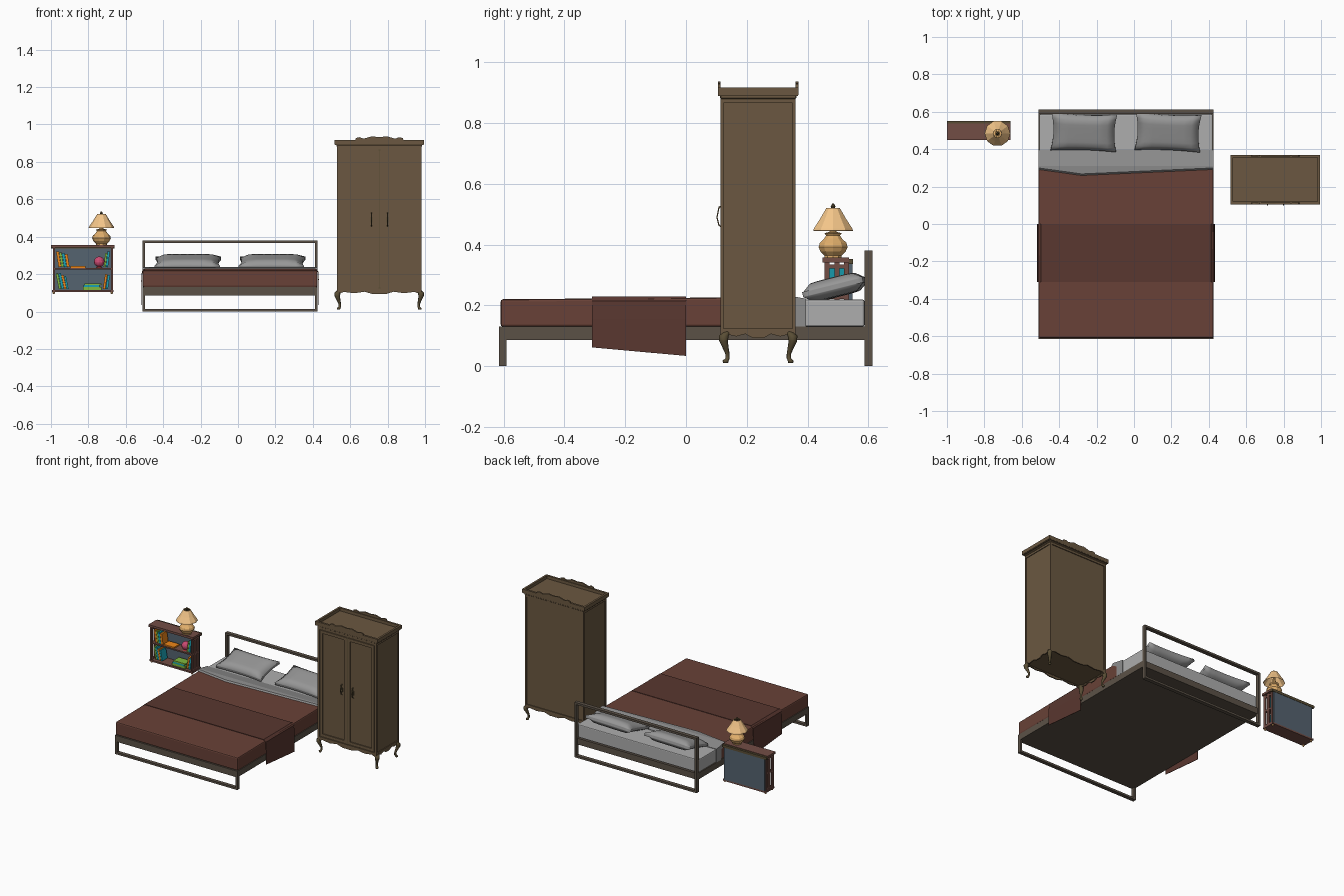
import bpy, bmesh, math
from mathutils import Vector, Matrix

if "Cube" in bpy.data.objects:
    bpy.data.objects.remove(bpy.data.objects["Cube"])

mats = {}
PALETTE = dict(wood=(.145, .097, .052), dark=(.1, .075, .035), frame=(.105, .083, .062), cover=(.14, .053, .038),
               throw=(.1, .038, .029), shelf=(.17, .075, .06), blue=(.09, .125, .16), shade=(.9, .56, .25),
               brass=(.76, .43, .15), teal=(.01, .36, .46), orange=(.85, .24, .01), green=(.22, .48, .05),
               pink=(.6, .07, .17), red=(.4, .04, .04), linen=(.42, .42, .42), pillow=(.31, .31, .31), cuff=(.27, .27, .27))


def make(name, bm, color=None, smooth=False):
    me = bpy.data.meshes.new(name)
    bmesh.ops.recalc_face_normals(bm, faces=bm.faces)
    bm.to_mesh(me)
    bm.free()
    ob = bpy.data.objects.new(name, me)
    bpy.context.collection.objects.link(ob)
    if color:
        if color not in mats:
            mats[color] = bpy.data.materials.new(color)
            mats[color].diffuse_color = (*PALETTE[color], 1)
        me.materials.append(mats[color])
    if smooth:
        for p in me.polygons:
            p.use_smooth = True
    return ob


def box(name, x, y, z, color=None, bevel=0, segs=1, tilt=0):
    bm = bmesh.new()
    size = (x[1] - x[0], y[1] - y[0], z[1] - z[0])
    bmesh.ops.create_cube(bm, size=1, matrix=Matrix.Diagonal((*size, 1)))
    if bevel:
        bmesh.ops.bevel(bm, geom=bm.edges[:], offset=bevel, segments=segs, affect='EDGES', profile=.5)
    mid = Vector((sum(x) / 2, sum(y) / 2, sum(z) / 2))
    bmesh.ops.transform(bm, matrix=Matrix.Translation(mid) @ Matrix.Rotation(tilt, 4, 'Y'), verts=bm.verts)
    return make(name, bm, color)


def prism(name, pts, axis, a, b, color=None):
    """Extrude a 2D outline along x or y from a to b."""
    bm = bmesh.new()
    put = (lambda p, d: (d, p[0], p[1])) if axis == 'x' else (lambda p, d: (p[0], d, p[1]))
    f = bm.faces.new([bm.verts.new(put(p, a)) for p in pts])
    ext = bmesh.ops.extrude_face_region(bm, geom=[f])['geom']
    off = Vector(put((0, 0), b - a))
    bmesh.ops.translate(bm, vec=off, verts=[v for v in ext if isinstance(v, bmesh.types.BMVert)])
    return make(name, bm, color)


def loft(name, rings, sides, color, smooth=False, caps=True):
    """Skin horizontal rings given as (x, y, z, radius)."""
    bm = bmesh.new()
    turns = [2 * math.pi * i / sides for i in range(sides)]
    loops = [[bm.verts.new((x + r * math.cos(t), y + r * math.sin(t), z)) for t in turns] for x, y, z, r in rings]
    for lo, hi in zip(loops, loops[1:]):
        for i in range(sides):
            j = (i + 1) % sides
            bm.faces.new((lo[i], lo[j], hi[j], hi[i]))
    if caps:
        bm.faces.new(loops[0])
        bm.faces.new(loops[-1])
    return make(name, bm, color, smooth)


# ---- Bed frame: platform and two upright loops
X0, X1 = -.51, .425
box('bed_platform', (X0, X1), (-.6, .6), (.087, .13), 'frame')
for label, y0, y1, top in (('foot', -.615, -.59, .13), ('head', .587, .613, .38)):
    for side, a in (('left', X0), ('right', X1 - .014)):
        box(f'{label}_post_{side}', (a, a + .014), (y0, y1), (0, top), 'frame')
    box(f'{label}_bottom_bar', (X0, X1), (y0, y1), (0, .014), 'frame')
    box(f'{label}_top_bar', (X0, X1), (y0, y1), (top - (.014 if top > .2 else .043), top), 'frame')

# ---- Mattress, blanket, folded sheet
box('mattress', (X0 + .004, X1 - .004), (-.59, .587), (.13, .219), 'linen', .006, 2)
cover = box('blanket', (X0, X1), (-.61, .36), (.13, .226), 'cover', .008, 2)
for v in cover.data.vertices:
    if v.co.z > .18:
        v.co.z += .008 * (v.co.y - .1)
cuff = [(.27, .226), (.28, .236), (.31, .238), (.395, .222), (.395, .13), (.34, .13), (.34, .2)]
fold = prism('folded_sheet', cuff, 'x', X0 - .001, X1 + .001, 'cuff')
bm = bmesh.new()
bm.from_mesh(fold.data)
bmesh.ops.bisect_plane(bm, geom=bm.verts[:] + bm.edges[:] + bm.faces[:], plane_co=(-.28, 0, 0), plane_no=(1, 0, 0))
for v in bm.verts:
    if v.co.y < .3:
        v.co.y += -.012 if abs(v.co.x + .28) < .01 else .02
bm.to_mesh(fold.data)
bm.free()

# ---- Throw hanging over both sides
bm = bmesh.new()
path = [(X0 - .009, None), (X0 - .008, .155), (X0 - .004, .215), (X0 + .012, .23), (X1 - .012, .23),
        (X1 + .004, .215), (X1 + .008, .155), (X1 + .009, None)]
rows = [[bm.verts.new((x, y, low if z is None else z)) for x, z in path] for y, low in ((-.31, .062), (0, .034))]
for i in range(len(path) - 1):
    bm.faces.new((rows[0][i], rows[0][i + 1], rows[1][i + 1], rows[1][i]))
throw = make('throw', bm, 'throw')
throw.modifiers.new('thickness', 'SOLIDIFY').thickness = .003


# ---- Pillows: pinched cushions leaning on the headboard
def pillow(name, cx, skew):
    bm = bmesh.new()
    bmesh.ops.create_cube(bm, size=2)
    bmesh.ops.subdivide_edges(bm, edges=bm.edges[:], cuts=7, use_grid_fill=True)
    for v in bm.verts:
        u, w, t = v.co
        puff = .009 + .024 * math.sqrt(max(0, (1 - u ** 6) * (1 - w ** 6)))
        v.co = (u * .175 * (1 - .07 * (1 - w * w)), w * .102 * (1 - .07 * (1 - u * u)), t * puff)
    m = Matrix.Translation((cx, .49, .26)) @ Matrix.Rotation(skew, 4, 'Z') @ Matrix.Rotation(math.radians(14), 4, 'X')
    bmesh.ops.transform(bm, matrix=m, verts=bm.verts)
    make(name, bm, 'pillow', True)


pillow('pillow_left', -.268, -.03)
pillow('pillow_right', .182, -.04)

# ---- Wardrobe body, framed faces, recessed doors
box('wardrobe_body', (.535, .975), (.12, .355), (.11, .885), 'wood')
for x in (.53, .966):
    for y in (.113, .35):
        box('wardrobe_corner_post', (x, x + .014), (y, y + .011), (.105, .884), 'wood')
for z0, z1 in ((.108, .124), (.866, .884)):
    for y in (.113, .35):
        box('wardrobe_rail', (.53, .98), (y, y + .011), (z0, z1), 'wood')
    for x in (.53, .969):
        box('wardrobe_side_rail', (x, x + .011), (.114, .36), (z0, z1), 'wood')
box('door_gap', (.75, .761), (.116, .122), (.124, .866), 'dark')
for i, (a, b) in enumerate(((.547, .7535), (.7575, .963))):
    for x in (a, b - .02):
        box(f'door_{i}_stile', (x, x + .02), (.113, .122), (.128, .862), 'wood')
    for z in (.128, .842):
        box(f'door_{i}_rail', (a, b), (.113, .122), (z, z + .02), 'wood')
    h = .713 + i * .086
    prism(f'door_handle_{i}', [(.12, .455), (.107, .462), (.1, .49), (.107, .525), (.12, .53), (.11, .52),
                              (.104, .49), (.11, .465)], 'x', h - .003, h + .003, 'dark')
    box(f'handle_plate_{i}', (h - .005, h + .005), (.116, .122), (.475, .505), 'dark')

# ---- Cornice: stepped mouldings with a shallow tray and front/back crests
box('cornice_lower', (.526, .984), (.112, .363), (.88, .892), 'wood', .003)
box('cornice_floor', (.518, .992), (.106, .369), (.89, .897), 'wood')
for y in (.105, .356):
    box('tray_rim_long', (.516, .995), (y, y + .014), (.893, .918), 'wood')
for x in (.516, .981):
    box('tray_rim_short', (x, x + .014), (.105, .37), (.893, .918), 'wood')
half = [(.13, .914), (.125, .928), (.105, .932), (.085, .924), (.06, .931), (.04, .937)]
crest = [(.7555 - a, z) for a, z in half] + [(.7555, .932)] + [(.7555 + a, z) for a, z in reversed(half)]
for y in (.105, .361):
    prism('wardrobe_crest', crest, 'y', y, y + .009, 'wood')


# ---- Scalloped aprons and cabriole legs
def apron(c, w):
    wave = [(1, .092), (.85, .105), (.6, .098), (.35, .106), (.15, .093)]
    return [(c - w, .122)] + [(c - w * a, z) for a, z in wave] + [(c + w * a, z) for a, z in reversed(wave)] + [(c + w, .122)]


for y in (.114, .353):
    prism('apron_long', apron(.755, .222), 'y', y, y + .008, 'wood')
for x in (.531, .972):
    prism('apron_short', apron(.2375, .12), 'x', x, x + .008, 'wood')
curve = [(.014, .118, .012), (.001, .1, .016), (0, .082, .014), (.007, .06, .01), (.013, .04, .007),
         (.013, .026, .007), (.007, .018, .01), (.007, .01, .008)]
for sx in (-1, 1):
    for sy in (-1, 1):
        loft('cabriole_leg', [(.755 + sx * (.224 - o), .2375 + sy * (.114 - o), z, r) for o, z, r in curve],
             8, 'dark', True)

# ---- Wall bookshelf
box('shelf_back', (-.985, -.675), (.536, .548), (.112, .342), 'blue')
box('shelf_top', (-1, -.66), (.45, .536), (.342, .357), 'shelf')
box('shelf_top_back', (-1, -.66), (.534, .55), (.336, .353), 'dark')
box('shelf_middle', (-.985, -.675), (.46, .538), (.225, .234), 'shelf')
box('shelf_bottom', (-.995, -.665), (.453, .548), (.105, .116), 'shelf')
for x in (-.99, -.68):
    for y in (.455, .488, .52):
        box('side_slat', (x, x + .011), (y, y + .017), (.11, .345), 'shelf')
    for z in (.116, .222, .322):
        box('side_rail', (x + .001, x + .01), (.455, .537), (z, z + .012), 'shelf')
    for y in (.463, .537):
        loft('shelf_foot', [(x + .005, y, .094, .004), (x + .005, y, .1, .007), (x + .005, y, .107, .005)], 8, 'brass')


# ---- Books, in leaning rows and flat stacks
def books(x, z, items, lean):
    for color, t, h in items:
        box('book', (x, x + t), (.468, .525), (z, z + h), color, 0, 1, lean)
        x += t + .002


books(-.966, .237, [('orange', .014, .085), ('green', .012, .08), ('teal', .014, .075), ('orange', .014, .07)], -.15)
books(-.966, .12, [('green', .012, .085), ('teal', .013, .085), ('orange', .012, .075), ('teal', .01, .07)], -.2)
books(-.714, .237, [('green', .01, .075), ('teal', .012, .085)], .12)
books(-.716, .12, [('orange', .012, .08), ('teal', .012, .075)], .15)
for x, w, z, h, c in ((-.895, .08, .234, .009, 'orange'), (-.83, .1, .116, .016, 'green'),
                      (-.825, .085, .132, .01, 'teal'), (-.82, .09, .142, .009, 'green')):
    box('flat_book', (x, x + w), (.465, .525), (z, z + h), c)
ball = [(-.742, .49, .266 + .028 * math.sin(a), .028 * math.cos(a)) for a in [math.radians(d) for d in range(-80, 81, 20)]]
loft('globe', ball, 12, 'pink')
loft('globe_base', [(-.742, .49, .234, .018), (-.742, .49, .241, .006)], 10, 'red')

# ---- Table lamp
LX, LY = -.73, .484
loft('lamp_base', [(LX, LY, z, r) for z, r in ((.355, .03), (.364, .03), (.378, .044), (.392, .05), (.406, .046),
     (.42, .031), (.43, .024), (.438, .03), (.442, .012), (.5, .006))], 10, 'brass')
shade = loft('lamp_shade', [(LX, LY, .446, .069), (LX, LY, .454, .066), (LX, LY, .485, .045), (LX, LY, .521, .023)],
             10, 'shade', False, False)
shade.modifiers.new('thickness', 'SOLIDIFY').thickness = .002
for i in range(5):
    bar = box('shade_spoke', (-.022, .022), (-.001, .001), (.516, .519), 'dark')
    bar.rotation_euler.z = math.pi * i / 5
    bar.location = (LX, LY, 0)
loft('lamp_finial', [(LX, LY, .5, .004), (LX, LY, .519, .005), (LX, LY, .526, .008), (LX, LY, .535, .003)], 8, 'dark')

for m in bpy.data.materials:
    if m.users and not m.is_grease_pencil:
        m.use_nodes = True
        m.node_tree.nodes["Principled BSDF"].inputs["Base Color"].default_value = m.diffuse_color
